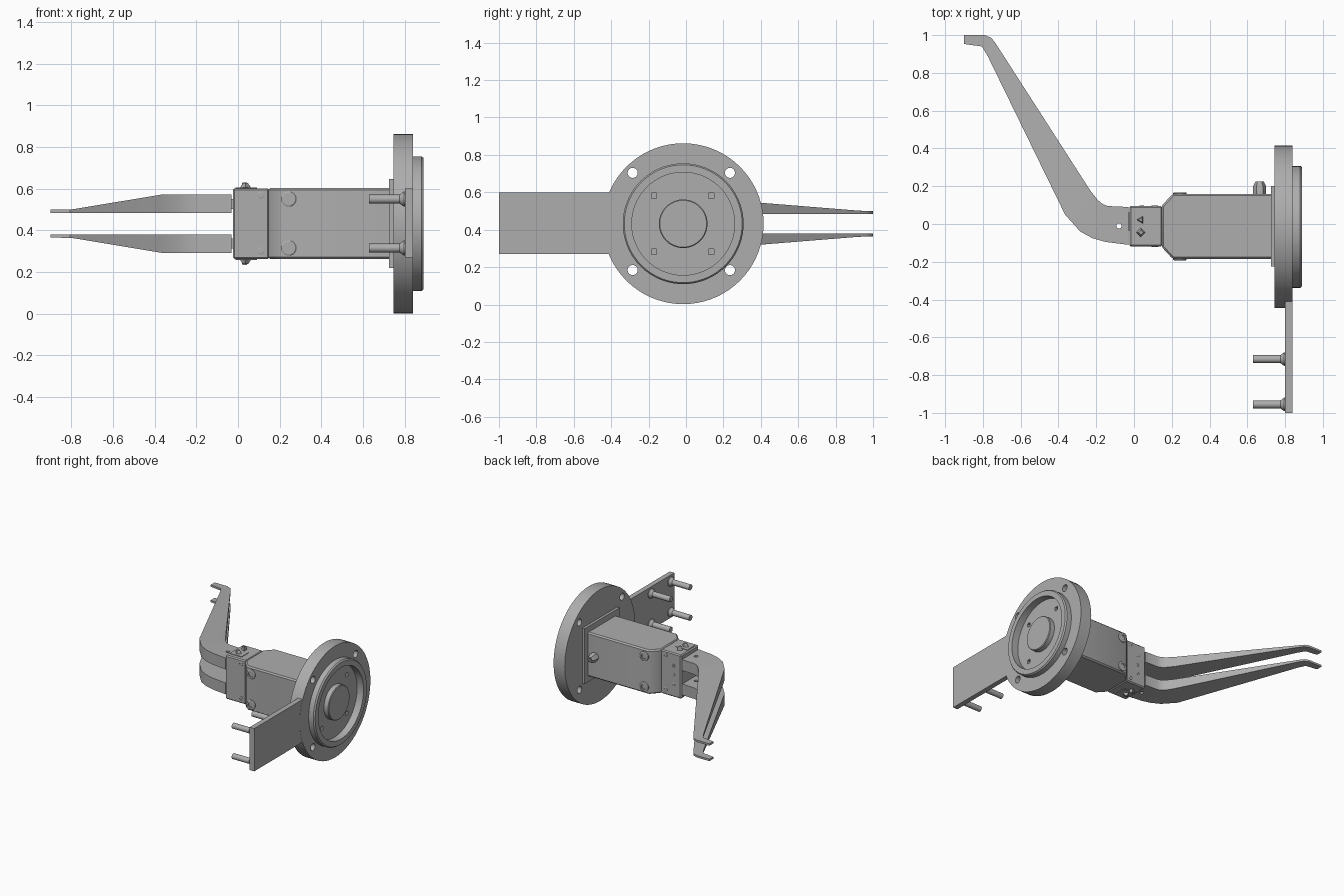
import bpy, bmesh
from math import cos, sin, pi
from mathutils import Vector

cube = bpy.data.objects.get("Cube")
if cube:
    bpy.data.objects.remove(cube, do_unlink=True)

grey = bpy.data.materials.new("machined grey")
grey.use_nodes = True
GREY = (0.42, 0.42, 0.42, 1)
grey.diffuse_color = GREY
grey.node_tree.nodes["Principled BSDF"].inputs["Base Color"].default_value = GREY

parts = []
MID = 0.432          # height of the main axis
AXIS_Y = -0.015


def finish(name, bm):
    bmesh.ops.recalc_face_normals(bm, faces=bm.faces[:])
    mesh = bpy.data.meshes.new(name)
    bm.to_mesh(mesh)
    bm.free()
    mesh.materials.append(grey)
    obj = bpy.data.objects.new(name, mesh)
    bpy.context.collection.objects.link(obj)
    parts.append(obj)
    return obj


def lathe(name, origin, direction, profile, n=24, turn=0):
    """Spin (radius, height) points about a direction."""
    bm = bmesh.new()
    rot = Vector(direction).to_track_quat('Z', 'Y')
    rings = []
    for r, h in profile:
        count = n if r > 0 else 1
        angles = [2 * pi * i / n + turn for i in range(count)]
        rings.append([bm.verts.new(Vector(origin) + rot @ Vector((r * cos(a), r * sin(a), h)))
                      for a in angles])
    for a, b in zip(rings, rings[1:]):
        for i in range(n):
            j = (i + 1) % n
            quad = [a[i % len(a)], a[j % len(a)], b[j % len(b)], b[i % len(b)]]
            bm.faces.new(list(dict.fromkeys(quad)))
    return finish(name, bm)


def prism(name, outline, z0, z1, bevel=0):
    """Extrude a plan outline between two heights."""
    bm = bmesh.new()
    face = bm.faces.new([bm.verts.new((x, y, z0)) for x, y in outline])
    ext = bmesh.ops.extrude_face_region(bm, geom=[face])
    top = [v for v in ext["geom"] if isinstance(v, bmesh.types.BMVert)]
    bmesh.ops.translate(bm, verts=top, vec=(0, 0, z1 - z0))
    if bevel:
        bmesh.ops.bevel(bm, geom=bm.edges[:], offset=bevel, segments=1, affect='EDGES')
    return finish(name, bm)


def box(name, x0, x1, y0, y1, z0, z1, bevel=0):
    return prism(name, [(x0, y0), (x1, y0), (x1, y1), (x0, y1)], z0, z1, bevel)


def drill(target, holes):
    """Cut cylinders given as (origin, direction, radius, depth, sides)."""
    cutters = []
    for origin, direction, r, depth, n in holes:
        c = lathe("drill_cutter", origin, direction, [(0, 0), (r, 0), (r, depth), (0, depth)], n, pi / 4)
        c.hide_render = True
        parts.remove(c)
        cutters.append(c)
        mod = target.modifiers.new("hole", 'BOOLEAN')
        mod.operation = 'DIFFERENCE'
        mod.solver = 'EXACT'
        mod.object = c
    bpy.context.view_layer.update()
    graph = bpy.context.evaluated_depsgraph_get()
    mesh = bpy.data.meshes.new_from_object(target.evaluated_get(graph))
    target.modifiers.clear()
    target.data = mesh
    for c in cutters:
        bpy.data.objects.remove(c, do_unlink=True)


def screw(name, origin, direction, r, height):
    lathe(name, origin, direction,
          [(0, -0.01), (r, -0.01), (r, height * 0.6), (r * 0.85, height), (r * 0.55, height),
           (r * 0.55, 0.001), (0, 0.001)])


# Round flange with raised rim, recess and centre boss
flange = lathe("flange", (0, AXIS_Y, MID), (1, 0, 0),
               [(0, 0.745), (0.43, 0.745), (0.43, 0.84), (0.323, 0.84), (0.323, 0.88),
                (0.315, 0.89), (0.275, 0.89), (0.275, 0.835), (0.13, 0.835),
                (0.13, 0.87), (0.125, 0.875), (0, 0.875)], 72)
holes = []
for sy in (-1, 1):
    for sz in (-1, 1):
        holes.append(((0.7, -0.025 + sy * 0.26, MID + 0.012 + sz * 0.26), (1, 0, 0), 0.027, 0.2, 20))
        holes.append(((0.8, -0.018 + sy * 0.153, MID + sz * 0.15), (1, 0, 0), 0.02, 0.1, 4))
drill(flange, holes)

# Side arm with four pins
box("side_arm", 0.80, 0.839, -1.0, -0.40, 0.27, 0.6)
for y in (-0.715, -0.955):
    for z in (0.315, 0.55):
        lathe("arm_pin", (0.801, y, z), (-1, 0, 0),
              [(0, 0), (0.036, 0), (0.036, 0.006), (0.021, 0.026), (0.021, 0.172), (0, 0.172)])

# Mounting plate and tapered housing
box("mounting_plate", 0.725, 0.75, -0.225, 0.2, 0.22, 0.647)
prism("housing", [(0.145, -0.12), (0.205, -0.185), (0.735, -0.185), (0.735, 0.16),
                  (0.205, 0.16), (0.145, 0.095)], 0.263, 0.603, 0.01)
box("jaw_block", -0.025, 0.15, -0.12, 0.095, 0.263, 0.601, 0.008)

# Screws on both housing sides
for side, wall, block in ((-1, -0.185, -0.12), (1, 0.16, 0.095)):
    for z in (0.315, 0.55):
        screw("housing_screw", (0.243, wall, z), (0, side, 0), 0.036, 0.008)
    for z in (0.302, 0.57):
        screw("block_screw", (0.11, block, z), (0, side, 0), 0.017, 0.003)
for z in (0.36, 0.432, 0.504):
    screw("block_back_screw", (0.04, 0.095, z), (0, 1, 0), 0.012, 0.003)

# Hexagonal fitting on the back of the housing
lathe("air_fitting", (0.665, 0.155, MID), (0, 1, 0),
      [(0, 0), (0.034, 0), (0.034, 0.045), (0.022, 0.07), (0.013, 0.07), (0.013, 0.03), (0, 0.03)], 6)

# Fingers: paired points along the inner and outer curve
INNER = [(-0.03, 0.09), (-0.14, 0.095), (-0.165, 0.105), (-0.19, 0.125), (-0.23, 0.175),
         (-0.735, 0.96), (-0.755, 0.985), (-0.79, 1.0), (-0.9, 1.0)]
OUTER = [(-0.03, -0.11), (-0.15, -0.095), (-0.22, -0.075), (-0.285, -0.04), (-0.365, 0.05),
         (-0.775, 0.89), (-0.79, 0.915), (-0.805, 0.94), (-0.9, 0.953)]


def finger_height(y):
    t = min(max((y - 0.05) / 0.9, 0), 1)
    return 0.14 - 0.073 * t


def finger(name, sign):
    bm = bmesh.new()
    rows = []
    for a, b in zip(INNER, OUTER):
        spots = [(a, 0.052), (b, 0.052), (b, finger_height(b[1])), (a, finger_height(a[1]))]
        rows.append([bm.verts.new((p[0], p[1], MID + sign * h)) for p, h in spots])
    for r, s in zip(rows, rows[1:]):
        for i in range(4):
            j = (i + 1) % 4
            bm.faces.new((r[i], r[j], s[j], s[i]))
    bm.faces.new(rows[0])
    bm.faces.new(rows[-1])
    obj = finish(name, bm)
    drill(obj, [((-0.08, -0.01, 0.2), (0, 0, 1), 0.014, 0.5, 16)])


for sign, label in ((1, "upper"), (-1, "lower")):
    finger(label + "_finger", sign)
    z = MID + sign * 0.095
    box(label + "_finger_slide", -0.05, -0.015, -0.035, 0.06, z - 0.024, z + 0.024)
    # Small plate, pivot and stop on the block's top and bottom
    face = MID + sign * 0.169
    box(label + "_cover_plate", -0.012, 0.09, -0.085, 0.0, face - 0.004, face + 0.004)
    lathe(label + "_pivot", (0.036, -0.045, face), (0, 0, sign),
          [(0, 0), (0.024, 0), (0.024, 0.008), (0.012, 0.025), (0, 0.025)], 4)
    lathe(label + "_stop", (0.036, 0.022, face), (0, 0, sign),
          [(0, 0), (0.022, 0), (0.015, 0.028), (0, 0.028)], 3)

# Smooth the round parts and keep sharp edges
bpy.ops.object.select_all(action='DESELECT')
for obj in parts:
    obj.select_set(True)
bpy.context.view_layer.objects.active = parts[0]
bpy.ops.object.shade_smooth_by_angle()
